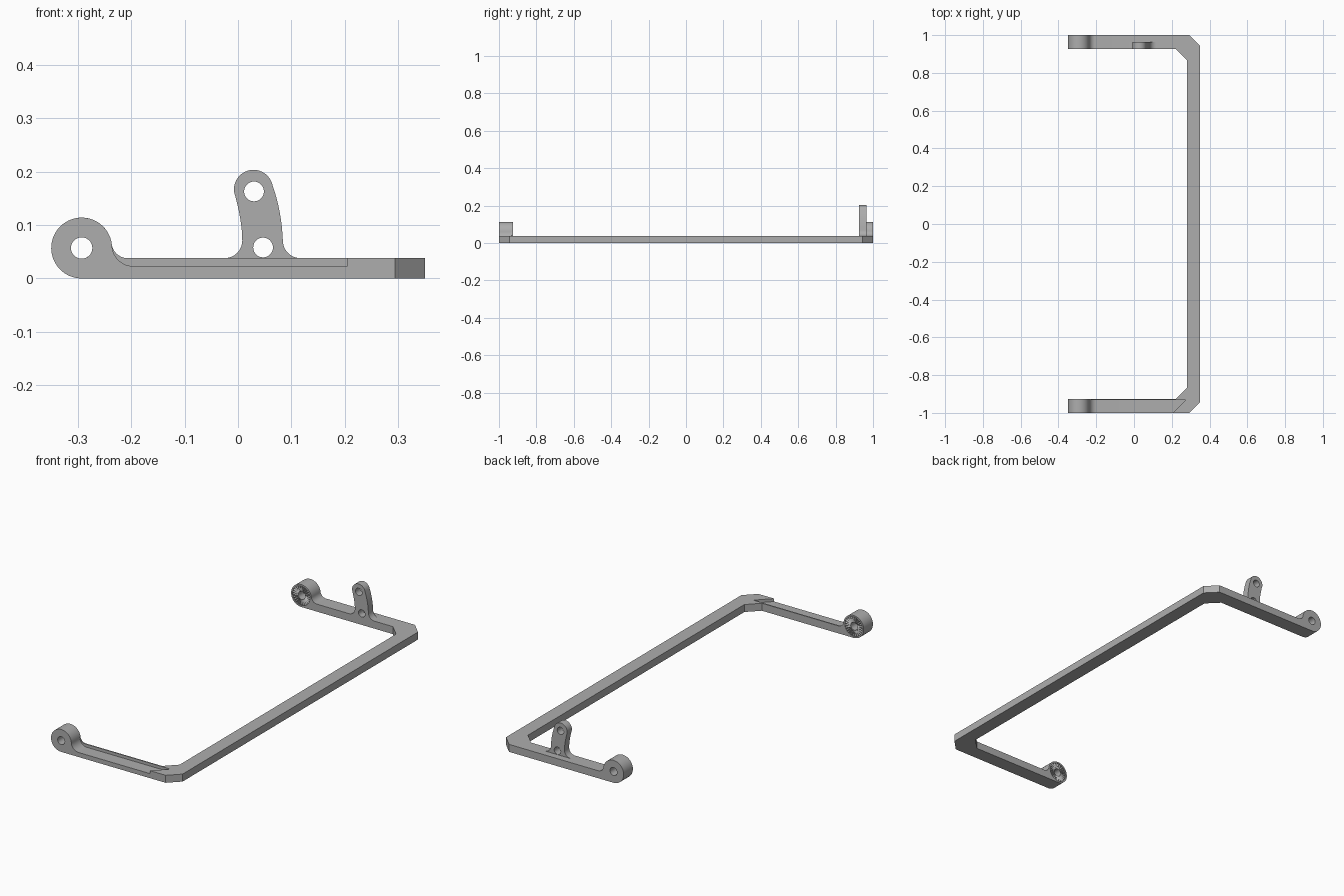
import bpy, bmesh, math
from mathutils import Vector

if "Cube" in bpy.data.objects:
    bpy.data.objects.remove(bpy.data.objects["Cube"], do_unlink=True)

GREY = bpy.data.materials.new("plain_grey")
GREY.use_nodes = True
GREY.diffuse_color = (0.42, 0.42, 0.42, 1)
bsdf = next(n for n in GREY.node_tree.nodes if n.type == 'BSDF_PRINCIPLED')
bsdf.inputs["Base Color"].default_value = GREY.diffuse_color

TOP = 0.038            # thickness of the frame
LOW = 0.023            # floor of the recess in the front arm
INNER = 0.926          # inner face of the arms
STEP = 0.932           # depth of the recess wall and of the tooth floor
BOSS = Vector((-0.293, 0.057))
BOSS_R, BORE_R, TOOTH_R = 0.057, 0.02, 0.049


def arc(c, r, a0, a1, n=16):
    """Points on an arc, angles in degrees."""
    angles = [math.radians(a0 + (a1 - a0) * i / n) for i in range(n + 1)]
    return [(c[0] + r * math.cos(a), c[1] + r * math.sin(a)) for a in angles]


def circle(c, r, n=40):
    return arc(c, r, 0, 360, n)[:-1]


def bend(a, b, c, n=8):
    """Inner points of a quadratic curve."""
    a, b, c = Vector(a), Vector(b), Vector(c)
    ts = [i / n for i in range(1, n)]
    return [tuple(a * (1 - t) ** 2 + b * 2 * t * (1 - t) + c * t * t) for t in ts]


def finish(obj):
    obj.data.materials.clear()
    obj.data.materials.append(GREY)
    bpy.ops.object.select_all(action='DESELECT')
    obj.select_set(True)
    bpy.context.view_layer.objects.active = obj
    bpy.ops.object.shade_smooth_by_angle(angle=math.radians(25))


def mesh_object(name, bm):
    bmesh.ops.recalc_face_normals(bm, faces=bm.faces)
    mesh = bpy.data.meshes.new(name)
    bm.to_mesh(mesh)
    bm.free()
    obj = bpy.data.objects.new(name, mesh)
    bpy.context.collection.objects.link(obj)
    finish(obj)


def plate(name, loops, lo, hi, upright=True):
    """Extrude an outline with holes from lo to hi, along y if upright, else z."""
    curve = bpy.data.curves.new(name, 'CURVE')
    curve.dimensions, curve.fill_mode = '2D', 'BOTH'
    curve.extrude = (hi - lo) / 2
    for pts in loops:
        spline = curve.splines.new('POLY')
        spline.points.add(len(pts) - 1)
        for p, co in zip(spline.points, pts):
            p.co = (co[0], co[1], 0, 1)
        spline.use_cyclic_u = True
    helper = bpy.data.objects.new(name + "_outline", curve)
    bpy.context.collection.objects.link(helper)
    graph = bpy.context.evaluated_depsgraph_get()
    mesh = bpy.data.meshes.new_from_object(helper.evaluated_get(graph))
    bpy.data.objects.remove(helper, do_unlink=True)
    bm = bmesh.new()
    bm.from_mesh(mesh)
    bmesh.ops.remove_doubles(bm, verts=bm.verts, dist=1e-5)
    mid = (lo + hi) / 2
    for v in bm.verts:
        x, y, z = v.co
        v.co = (x, mid - z, y) if upright else (x, y, z + mid)
    mesh_object(name, bm)


def arm_outline(top, fillet, end, bore):
    """Side outline of an arm: round boss blended into a straight bar."""
    reach = BOSS_R + fillet
    dz = top + fillet - BOSS.y
    c = (BOSS.x + math.sqrt(reach ** 2 - dz ** 2), top + fillet)
    a = math.degrees(math.asin(dz / reach))
    pts = arc(BOSS, BOSS_R, 270, a, 48)[::1]
    pts += arc(c, fillet, 180 + a, 270, 12)[1:]
    pts += [(end, top), (end, 0)]
    return [pts, circle(BOSS, bore)]


def tooth_ring(name, side, count=24):
    """Radial face teeth sunk into the inner face of a boss."""
    bm = bmesh.new()
    rings = []
    for i in range(count * 2):
        a = math.pi * i / count
        depth = INNER + 0.0005 if i % 2 else STEP
        ends = [(BORE_R, STEP + 0.001), (BORE_R, depth),
                (TOOTH_R + 0.001, depth), (TOOTH_R + 0.001, STEP + 0.001)]
        rings.append([bm.verts.new((BOSS.x + r * math.cos(a), side * y,
                                    BOSS.y + r * math.sin(a))) for r, y in ends])
    for i, ring in enumerate(rings):
        nxt = rings[(i + 1) % len(rings)]
        for k in range(4):
            j = (k + 1) % 4
            bm.faces.new((ring[k], ring[j], nxt[j], nxt[k]))
    mesh_object(name, bm)


# Long bar with chamfered corners and a mitred end over the front arm
frame = [(0.205, -1), (0.294, -1), (0.35, -0.944), (0.35, 0.944), (0.294, 1),
         (0.222, 1), (0.222, INNER), (0.28, 0.868), (0.28, -0.868),
         (0.222, -INNER), (0.222, -STEP), (0.273, -STEP)]
plate("corner_frame", [frame], 0, TOP, upright=False)

# Rear arm: main body and the inner layer that surrounds the teeth
plate("rear_arm", arm_outline(TOP, 0.03, 0.222, BORE_R), STEP, 1)
plate("rear_arm_inner_layer", arm_outline(TOP, 0.03, 0.222, TOOTH_R), INNER, STEP)

# Front arm: lowered body and the thin full-height wall along its inner side
plate("front_arm", arm_outline(LOW, 0.04, 0.272, BORE_R), -1, -STEP)
plate("front_arm_inner_wall", arm_outline(TOP, 0.03, 0.222, TOOTH_R), -STEP, -INNER)

# Toothed faces of the two bosses
for name, side in (("rear_teeth", 1), ("front_teeth", -1)):
    tooth_ring(name, side)

# Upright lug with two holes on the rear arm
flare = 0.033
right_foot = arc((0.117, TOP + flare), flare, 270, 180, 10)
head = arc((0.029, 0.167), 0.0365, 14, 190, 28)
left_foot = arc((-0.025, TOP + flare), flare, 0, -90, 10)
lug = (right_foot + bend(right_foot[-1], (0.082, 0.125), head[0]) + head
       + bend(head[-1], (0.008, 0.108), left_foot[0]) + left_foot)
plate("upright_lug", [lug, circle((0.03, 0.163), 0.0185),
                      circle((0.047, 0.058), 0.0185)], INNER, 0.964)
